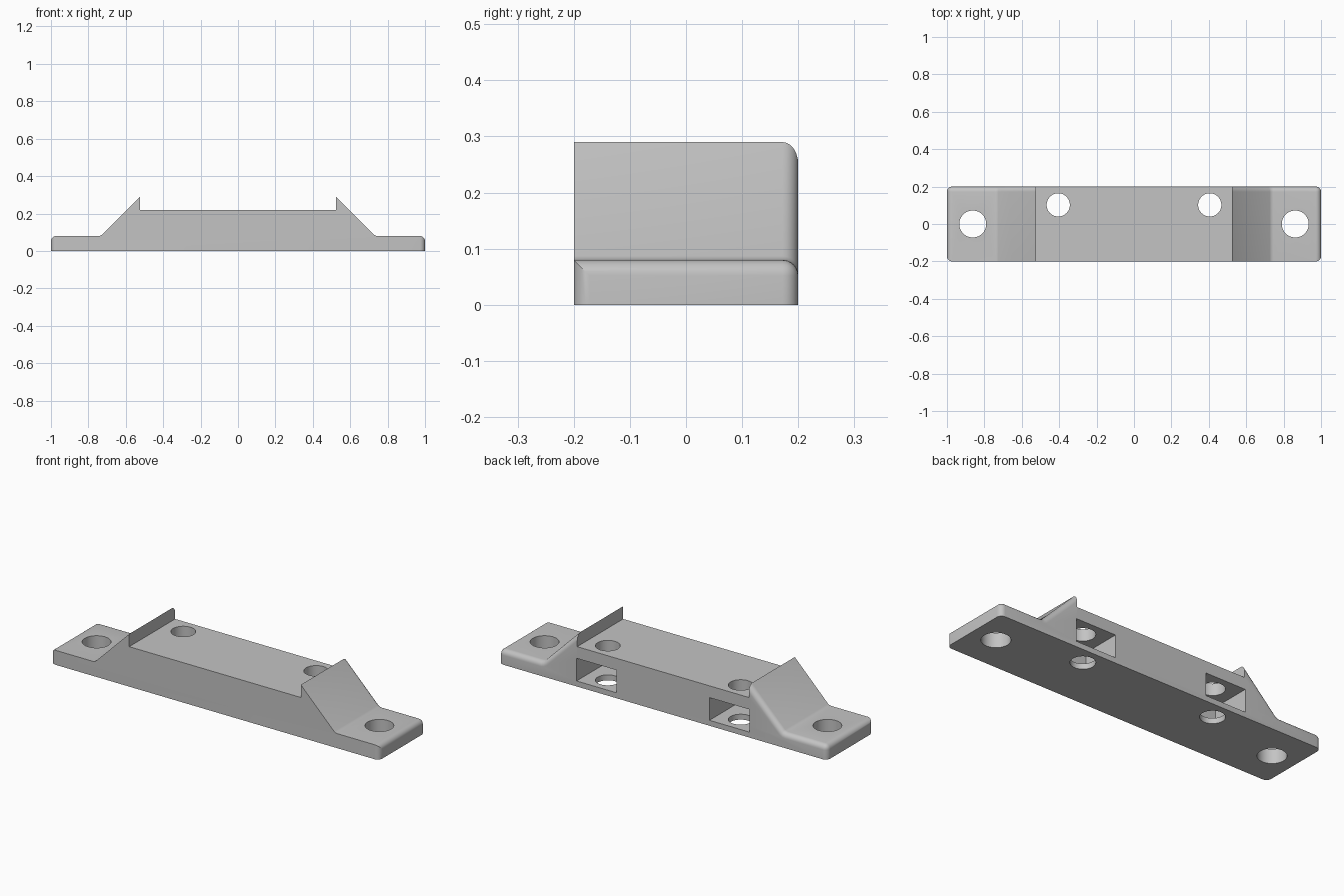
import bpy
import bmesh
import math
from mathutils import Vector

old = bpy.data.objects.get("Cube")
if old:
    bpy.data.objects.remove(old, do_unlink=True)

HALF_DEPTH = 0.2
FILLET = 0.028

grey = bpy.data.materials.new("light_grey")
grey.use_nodes = True
colour = (0.55, 0.55, 0.55, 1)
grey.diffuse_color = colour
grey.node_tree.nodes["Principled BSDF"].inputs["Base Color"].default_value = colour


def make_object(name, bm):
    bmesh.ops.recalc_face_normals(bm, faces=bm.faces)
    mesh = bpy.data.meshes.new(name)
    bm.to_mesh(mesh)
    bm.free()
    mesh.materials.append(grey)
    obj = bpy.data.objects.new(name, mesh)
    bpy.context.collection.objects.link(obj)
    return obj


# Half outline: end, flange top, softened crease, ramp, lip and seat
half = [(1, 0), (1, 0.08), (0.745, 0.08), (0.735, 0.082), (0.726, 0.087),
        (0.523, 0.29), (0.523, 0.22)]
outline = half + [(-x, z) for x, z in reversed(half)]

bm = bmesh.new()
front = bm.faces.new([bm.verts.new((x, -HALF_DEPTH, z)) for x, z in outline])
extruded = bmesh.ops.extrude_face_region(bm, geom=[front])["geom"]
bmesh.ops.translate(bm, vec=(0, 2 * HALF_DEPTH, 0),
                    verts=[g for g in extruded if isinstance(g, bmesh.types.BMVert)])
if front.is_valid and not any(f.calc_center_median().y < -0.19 for f in bm.faces if f != front):
    pass
bmesh.ops.recalc_face_normals(bm, faces=bm.faces)


def is_rounded(edge):
    a, b = (v.co for v in edge.verts)
    at_end = abs(a.x) > 0.99 and abs(b.x) > 0.99 and a.x * b.x > 0
    upright = at_end and abs(a.z - b.z) > 0.01
    end_top = at_end and min(a.z, b.z) > 0.01
    back_top = (min(a.y, b.y) > 0.19 and min(a.z, b.z) > 0.01
                and abs(a.x - b.x) > 0.001 and a.x * b.x > 0)
    return upright or end_top or back_top


bmesh.ops.bevel(bm, geom=[e for e in bm.edges if is_rounded(e)], offset=FILLET,
                segments=6, profile=0.5, affect='EDGES')
body = make_object("mounting_bracket", bm)


def cut(cutter):
    cutter.hide_render = True
    mod = body.modifiers.new("cut", 'BOOLEAN')
    mod.operation = 'DIFFERENCE'
    mod.solver = 'EXACT'
    mod.object = cutter
    bpy.context.view_layer.objects.active = body
    bpy.ops.object.modifier_apply(modifier=mod.name)
    bpy.data.objects.remove(cutter, do_unlink=True)


def cut_hole(name, x, y, radius):
    bm = bmesh.new()
    bmesh.ops.create_cone(bm, cap_ends=True, segments=48, radius1=radius,
                          radius2=radius, depth=1)
    bmesh.ops.translate(bm, vec=(x, y, 0.1), verts=bm.verts)
    cut(make_object(name, bm))


def cut_box(name, low, high):
    low, high = Vector(low), Vector(high)
    bm = bmesh.new()
    bmesh.ops.create_cube(bm, size=1)
    bmesh.ops.scale(bm, vec=high - low, verts=bm.verts)
    bmesh.ops.translate(bm, vec=(low + high) / 2, verts=bm.verts)
    cut(make_object(name, bm))


# Nut pockets open to the back, with bolt holes, plus screw holes in the flanges
for side in (-1, 1):
    cx = side * 0.405
    cut_box("nut_pocket", (cx - 0.122, -0.02, 0.03), (cx + 0.122, 0.3, 0.155))
    cut_hole("bolt_hole", cx, 0.102, 0.062)
    cut_hole("screw_hole", side * 0.862, 0, 0.072)

bpy.ops.object.select_all(action='DESELECT')
body.select_set(True)
bpy.context.view_layer.objects.active = body
bpy.ops.object.shade_smooth_by_angle(angle=math.radians(30))
